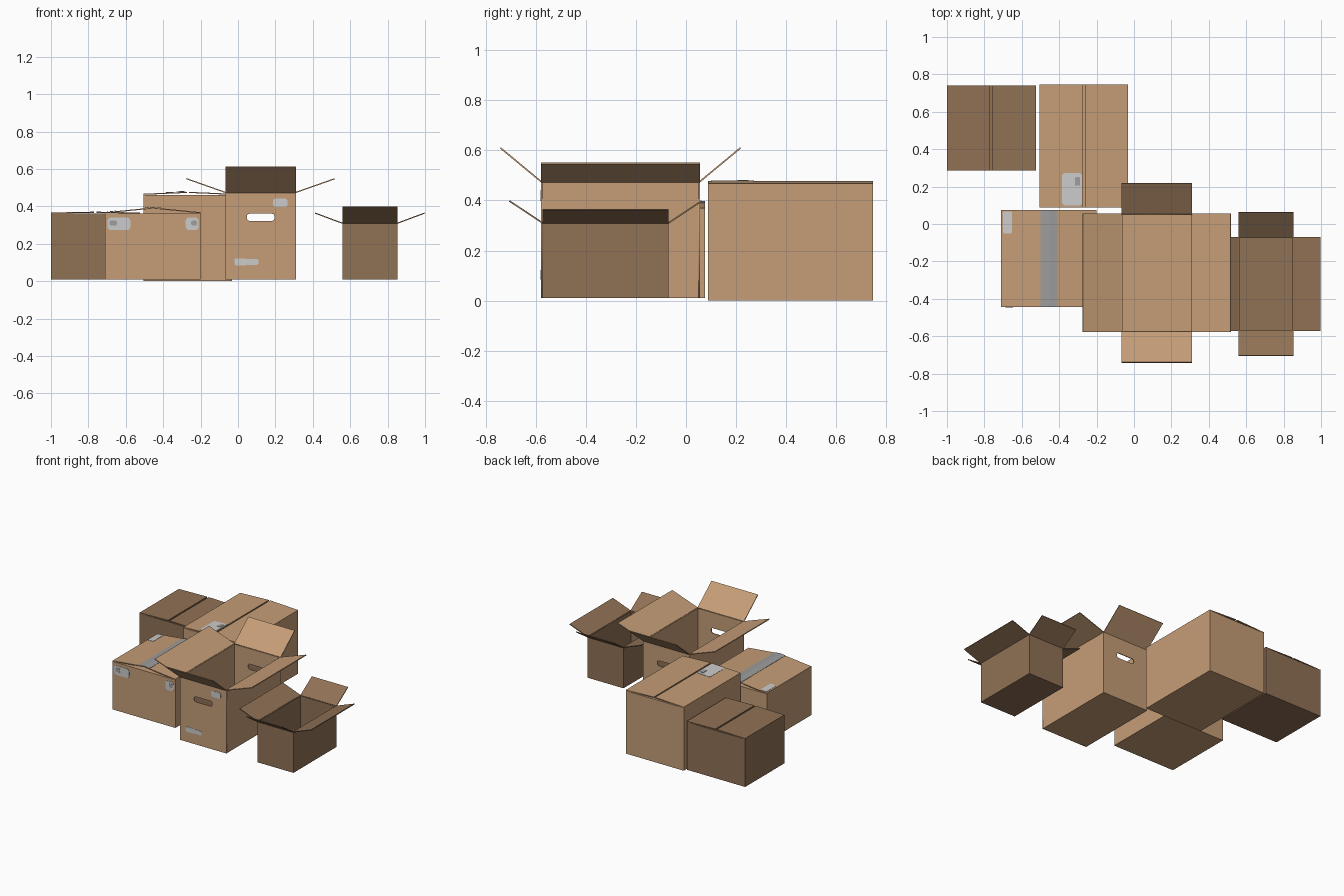
import bpy, bmesh, math
from mathutils import Vector

if "Cube" in bpy.data.objects:
    bpy.data.objects.remove(bpy.data.objects["Cube"])

T = 0.006  # cardboard thickness


def material(name, rgb):
    m = bpy.data.materials.new(name)
    m.diffuse_color = (*rgb, 1)
    m.use_nodes = True
    m.node_tree.nodes["Principled BSDF"].inputs["Base Color"].default_value = m.diffuse_color
    return m


LIGHT = material("light cardboard", (0.56, 0.338, 0.185))
DARK = material("dark cardboard", (0.28, 0.165, 0.09))
TAPE = material("grey tape", (0.34, 0.34, 0.34))
PAPER = material("pale sticker", (0.60, 0.60, 0.60))


def add_object(name, mesh, mat):
    mesh.materials.clear()
    mesh.materials.append(mat)
    ob = bpy.data.objects.new(name, mesh)
    bpy.context.collection.objects.link(ob)
    return ob


def slabs(name, mat, boxes):
    """One object made of axis-aligned slabs (x0, x1, y0, y1, z0, z1)."""
    bm = bmesh.new()
    for x0, x1, y0, y1, z0, z1 in boxes:
        vs = bmesh.ops.create_cube(bm, size=1)["verts"]
        for v in vs:
            v.co = Vector((x0 + (v.co.x + .5) * (x1 - x0),
                           y0 + (v.co.y + .5) * (y1 - y0),
                           z0 + (v.co.z + .5) * (z1 - z0)))
    me = bpy.data.meshes.new(name)
    bm.to_mesh(me)
    bm.free()
    return add_object(name, me, mat)


def sheet(name, mat, faces, thick=T, offset=0):
    """Thin sheet from a few polygons, thickened by solidify."""
    bm = bmesh.new()
    for pts in faces:
        bm.faces.new([bm.verts.new(p) for p in pts])
    bmesh.ops.remove_doubles(bm, verts=bm.verts, dist=1e-5)
    bmesh.ops.recalc_face_normals(bm, faces=bm.faces)
    me = bpy.data.meshes.new(name)
    bm.to_mesh(me)
    bm.free()
    ob = add_object(name, me, mat)
    mod = ob.modifiers.new("thickness", 'SOLIDIFY')
    mod.thickness, mod.offset = thick, offset
    return ob


def rounded(x0, x1, z0, z1, r, n=5):
    """Rounded rectangle outline."""
    pts = []
    for i, (cx, cz) in enumerate([(x1 - r, z1 - r), (x0 + r, z1 - r),
                                  (x0 + r, z0 + r), (x1 - r, z0 + r)]):
        for k in range(n + 1):
            a = math.pi / 2 * (i + k / n)
            pts.append((cx + r * math.cos(a), cz + r * math.sin(a)))
    return pts


def front_patch(name, mat, x0, x1, z0, z1, y):
    r = 0.3 * min(x1 - x0, z1 - z0)
    sheet(name, mat, [[(x, y, z) for x, z in rounded(x0, x1, z0, z1, r)]], 0.002)


def top_patch(name, mat, x0, x1, y0, y1, height):
    r = 0.15 * min(x1 - x0, y1 - y0)
    sheet(name, mat, [[(x, y, height(x)) for x, y in rounded(x0, x1, y0, y1, r)]], 0.002)


def pierced_wall(name, mat, x0, x1, z0, z1, y, hole):
    """Wall with a rounded hand hole, from a filled flat curve."""
    cu = bpy.data.curves.new(name, 'CURVE')
    cu.dimensions, cu.fill_mode, cu.extrude = '2D', 'BOTH', T / 2
    for pts in ([(x0, z0), (x1, z0), (x1, z1), (x0, z1)], rounded(*hole, 0.014)):
        sp = cu.splines.new('POLY')
        sp.points.add(len(pts) - 1)
        for p, q in zip(sp.points, pts):
            p.co = (*q, 0, 1)
        sp.use_cyclic_u = True
    tmp = bpy.data.objects.new(name + "_outline", cu)
    bpy.context.collection.objects.link(tmp)
    dg = bpy.context.evaluated_depsgraph_get()
    me = bpy.data.meshes.new_from_object(tmp.evaluated_get(dg))
    bpy.data.objects.remove(tmp)
    ob = add_object(name, me, mat)
    ob.rotation_euler.x = math.pi / 2
    ob.location.y = y


def closed_box(name, mat, x0, x1, y0, y1, z0, z1, mid, ridge, gap):
    """Solid carton with two lid flaps meeting at a slightly raised seam."""
    slabs(name + "_body", mat, [(x0, x1, y0, y1, z0, z1 - T)])
    for side, a, b in (("left", x0, mid - gap / 2), ("right", x1, mid + gap / 2)):
        sheet(f"{name}_{side}_lid_flap", mat, [[
            (a, y0, z1 - T / 2), (b, y0, ridge - T / 2),
            (b, y1, ridge - T / 2), (a, y1, z1 - T / 2)]])
    return lambda x: z1 + (ridge - z1) * ((x - x0) / (mid - x0) if x < mid
                                          else (x1 - x) / (x1 - mid)) + 0.002


def open_box(name, mat, x0, x1, y0, y1, z0, z1, sx, sz, fy, fz, hole=None):
    """Hollow carton with four splayed flaps; sx, sz / fy, fz are flap reaches."""
    parts = [(x0, x1, y0, y1, z0, z0 + T),
             (x0, x0 + T, y0, y1, z0, z1), (x1 - T, x1, y0, y1, z0, z1)]
    if hole:
        for side, y in (("front", y0 + T / 2), ("back", y1 - T / 2)):
            pierced_wall(f"{name}_{side}_wall", mat, x0, x1, z0, z1, y, hole)
    else:
        parts += [(x0, x1, y0, y0 + T, z0, z1), (x0, x1, y1 - T, y1, z0, z1)]
    slabs(name + "_body", mat, parts)
    for side, x, s in (("left", x0, -1), ("right", x1, 1)):
        e = x + s * sx
        sheet(f"{name}_{side}_flap", mat, [[(x, y0, z1), (e, y0, z1 + sz),
                                            (e, y1, z1 + sz), (x, y1, z1)]])
    for side, y, s in (("front", y0, -1), ("back", y1, 1)):
        e = y + s * fy
        sheet(f"{name}_{side}_flap", mat, [[(x0, y, z1), (x0, e, z1 + fz),
                                            (x1, e, z1 + fz), (x1, y, z1)]])


# Closed cartons
closed_box("small_closed_box", DARK, -1.0, -0.525, 0.285, 0.74, 0.01, 0.367, -0.763, 0.372, 0.012)
tall_top = closed_box("tall_closed_box", LIGHT, -0.505, -0.033, 0.087, 0.747, 0.0, 0.468, -0.267, 0.478, 0.01)
taped_top = closed_box("taped_box", LIGHT, -0.71, -0.2, -0.443, 0.075, 0.01, 0.369, -0.455, 0.394, 0.006)

# Open cartons
open_box("large_open_box", LIGHT, -0.068, 0.31, -0.578, 0.055, 0.01, 0.475,
         0.207, 0.073, 0.163, 0.135, hole=(0.048, 0.195, 0.323, 0.361))
open_box("small_open_box", DARK, 0.558, 0.852, -0.572, -0.07, 0.01, 0.31,
         0.145, 0.054, 0.133, 0.088)

# Tape strip folded over the seam of the taped box
xs = (-0.5, -0.455, -0.41)
sheet("tape_strip", TAPE, [[(a, -0.443, taped_top(a)), (b, -0.443, taped_top(b)),
                            (b, 0.075, taped_top(b)), (a, 0.075, taped_top(a))]
                           for a, b in zip(xs, xs[1:])], 0.002)

# Stickers on lids, with grey scuffs
top_patch("taped_box_lid_sticker", PAPER, -0.70, -0.653, -0.05, 0.068, taped_top)
top_patch("tall_box_lid_sticker", PAPER, -0.385, -0.277, 0.1, 0.272, tall_top)
top_patch("tall_box_sticker_scuff", TAPE, -0.315, -0.288, 0.205, 0.25,
          lambda x: tall_top(x) + 0.002)

# Stickers on front faces
Y = -0.444
front_patch("taped_box_left_sticker", PAPER, -0.698, -0.575, 0.273, 0.341, Y)
front_patch("taped_box_right_sticker", PAPER, -0.28, -0.21, 0.273, 0.341, Y)
front_patch("left_sticker_scuff", TAPE, -0.686, -0.648, 0.298, 0.325, Y - 0.002)
front_patch("right_sticker_scuff", TAPE, -0.25, -0.22, 0.298, 0.325, Y - 0.002)
Y = -0.579
front_patch("open_box_upper_sticker", PAPER, 0.187, 0.265, 0.397, 0.442, Y)
front_patch("open_box_lower_sticker_left", PAPER, -0.02, 0.05, 0.085, 0.122, Y)
front_patch("open_box_lower_sticker_right", PAPER, 0.04, 0.11, 0.088, 0.119, Y - 0.001)
